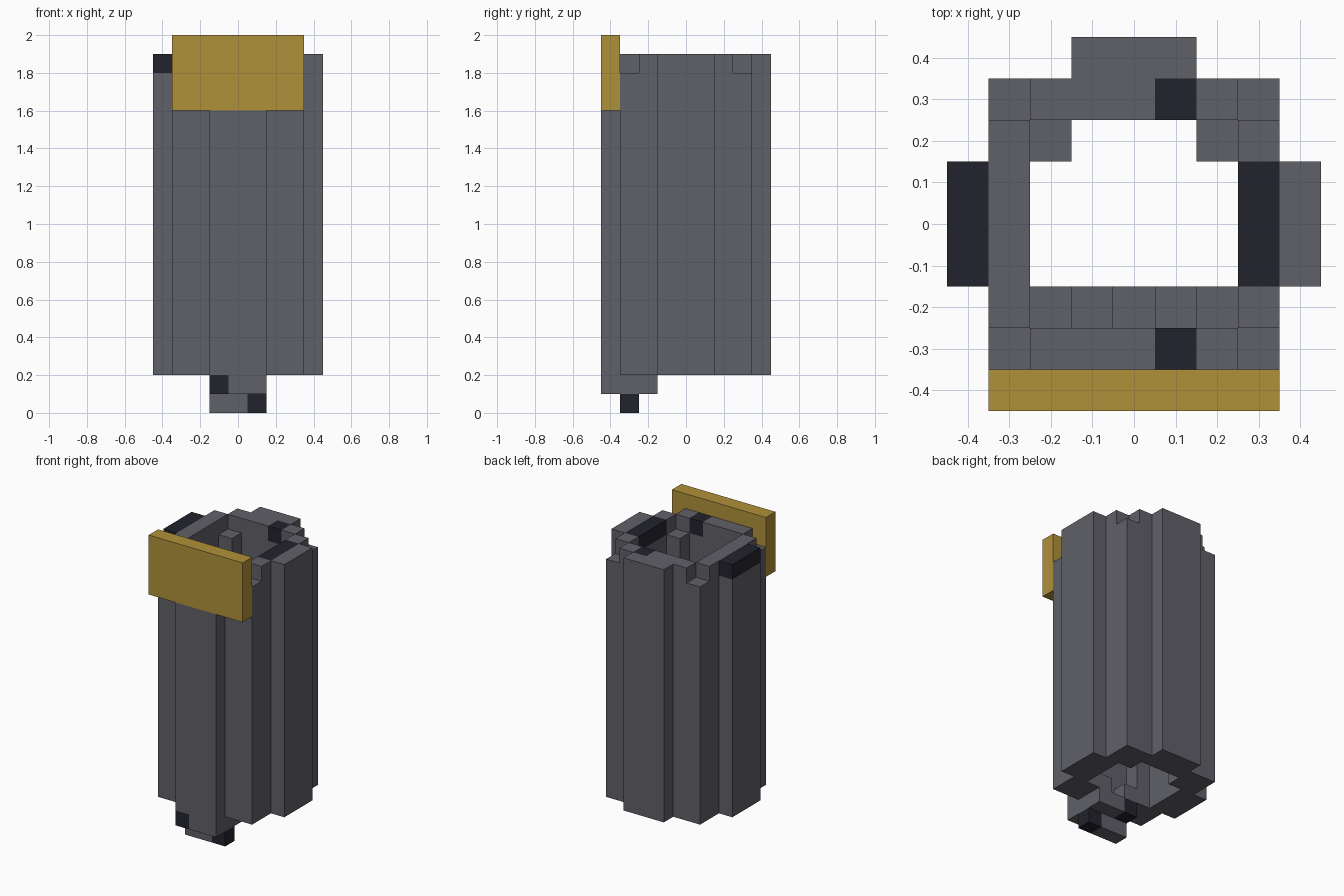
import bpy, bmesh
from mathutils import Vector

if "Cube" in bpy.data.objects:
    bpy.data.objects.remove(bpy.data.objects["Cube"])

S = 0.1  # block size


def material(name, rgb):
    m = bpy.data.materials.new(name)
    m.diffuse_color = (*rgb, 1)
    m.use_nodes = True
    m.node_tree.nodes["Principled BSDF"].inputs["Base Color"].default_value = m.diffuse_color
    return m


MATS = [material("slate grey", (0.117, 0.117, 0.140)),
        material("near black", (0.016, 0.016, 0.026)),
        material("gold", (0.434, 0.283, 0.042))]
GREY, DARK, GOLD = range(3)

cells = {}  # (x, y, z) block -> (part, colour)


def fill(part, colour, xs, ys, zs):
    """Fill an inclusive range of blocks."""
    for x in range(xs[0], xs[1] + 1):
        for y in range(ys[0], ys[1] + 1):
            for z in range(zs[0], zs[1] + 1):
                cells[x, y, z] = (part, colour)


# Hollow fluted body: four double walls, corner columns one block lower
for s in (-1, 1):
    for wall in (3 * s, 4 * s):
        fill("body", GREY, (wall, wall), (-1, 1), (2, 18))
        fill("body", GREY, (-1, 1), (wall, wall), (2, 18))
    for t in (-1, 1):
        fill("body", GREY, (3 * s, 3 * s), (2 * t, 2 * t), (2, 18))
        fill("body", GREY, (2 * s, 2 * s), (3 * t, 3 * t), (2, 18))
        for c in (2, 3):
            fill("body", GREY, (c * s, c * s), (c * t, c * t), (2, 17))

# Dark blocks on the rim
fill("body", DARK, (-4, -4), (-1, 1), (18, 18))
fill("body", DARK, (3, 3), (-1, 1), (18, 18))
for y in (-3, 3):
    fill("body", DARK, (1, 1), (y, y), (18, 18))

# Foot below the front wall
fill("foot", GREY, (-1, 1), (-4, -2), (1, 1))
fill("foot", GREY, (-1, 1), (-3, -3), (0, 0))
for x in (-1, 1):
    fill("foot", GREY, (x, x), (-2, -2), (2, 2))
for x, y, z in ((-1, -4, 1), (-1, -2, 1), (1, -3, 0)):
    fill("foot", DARK, (x, x), (y, y), (z, z))

# Gold plate at the top front
fill("front_plate", GOLD, (-3, 3), (-4, -4), (16, 19))

# Outer faces of each part
for part in ("body", "foot", "front_plate"):
    bm = bmesh.new()
    for cell, (owner, colour) in cells.items():
        if owner != part:
            continue
        centre = Vector((cell[0], cell[1], cell[2] + 0.5))
        for axis in range(3):
            for sign in (-1, 1):
                n = Vector((0, 0, 0))
                n[axis] = sign
                if tuple(int(a + b) for a, b in zip(cell, n)) in cells:
                    continue
                u = Vector((0, 0, 0))
                u[(axis + 1) % 3] = 0.5
                v = n.cross(u)
                mid = centre + n * 0.5
                f = bm.faces.new([bm.verts.new((mid + a * u + b * v) * S)
                                  for a, b in ((-1, -1), (1, -1), (1, 1), (-1, 1))])
                f.material_index = colour
    bmesh.ops.remove_doubles(bm, verts=bm.verts, dist=0.001)
    bmesh.ops.dissolve_limit(bm, angle_limit=0.01, verts=bm.verts,
                             edges=bm.edges, delimit={'MATERIAL'})
    mesh = bpy.data.meshes.new(part)
    for m in MATS:
        mesh.materials.append(m)
    bm.to_mesh(mesh)
    bm.free()
    bpy.context.collection.objects.link(bpy.data.objects.new(part, mesh))
